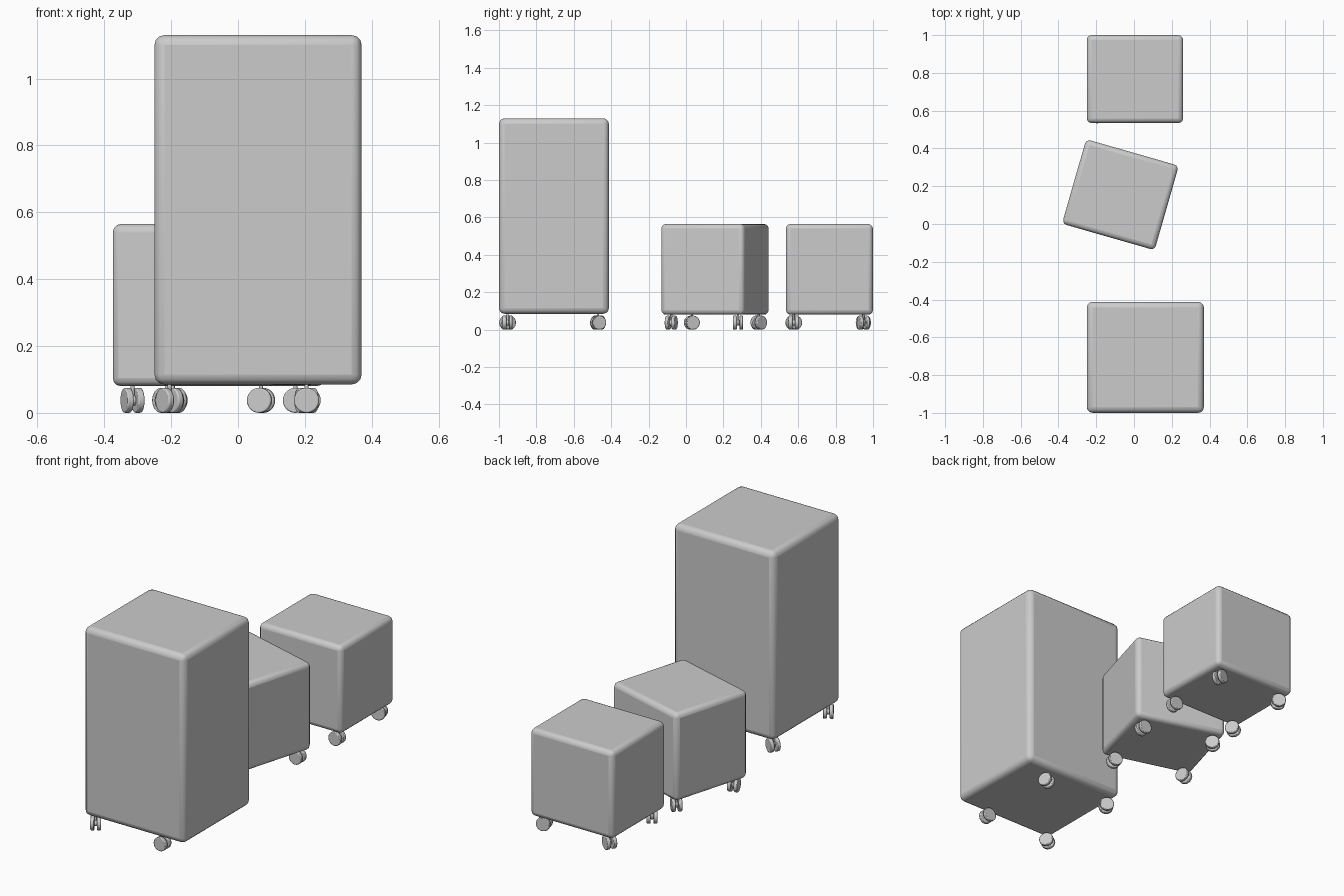
import bpy
import bmesh
from math import radians, cos, sin
from mathutils import Matrix, Vector

if "Cube" in bpy.data.objects:
    bpy.data.objects.remove(bpy.data.objects["Cube"])


def finish(name, bm, bevel=0, segments=1):
    me = bpy.data.meshes.new(name)
    bm.to_mesh(me)
    bm.free()
    ob = bpy.data.objects.new(name, me)
    bpy.context.collection.objects.link(ob)
    if bevel:
        mod = ob.modifiers.new("bevel", 'BEVEL')
        mod.width = bevel
        mod.segments = segments
        mod.limit_method = 'ANGLE'
        mod.harden_normals = False
    bpy.ops.object.select_all(action='DESELECT')
    bpy.context.view_layer.objects.active = ob
    ob.select_set(True)
    bpy.ops.object.shade_smooth_by_angle(angle=radians(35))
    return ob


# Rounded cabinet box
def cabinet(name, centre, size, z0, z1, angle, bevel):
    bm = bmesh.new()
    bmesh.ops.create_cube(bm, size=1)
    bmesh.ops.scale(bm, vec=(size[0], size[1], z1 - z0), verts=bm.verts)
    ob = finish(name, bm, bevel, 3)
    ob.location = (centre[0], centre[1], (z0 + z1) / 2)
    ob.rotation_euler.z = radians(angle)


# Twin-wheel caster: two discs, a hub between them and a short stem
def caster(name, x, y, axis_angle):
    bm = bmesh.new()
    for offset, radius, width in ((-0.017, 0.0375, 0.02), (0.017, 0.0375, 0.02),
                                  (0, 0.016, 0.016)):
        mat = Matrix.Translation((offset, 0, 0)) @ Matrix.Rotation(radians(90), 4, 'Y')
        bmesh.ops.create_cone(bm, cap_ends=True, segments=28, radius1=radius,
                              radius2=radius, depth=width, matrix=mat)
    bmesh.ops.create_cone(bm, cap_ends=True, segments=12, radius1=0.006, radius2=0.006,
                          depth=0.05, matrix=Matrix.Translation((0, 0, 0.025)))
    ob = finish(name, bm, 0.004, 2)
    ob.location = (x, y, 0.0375)
    ob.rotation_euler.z = radians(axis_angle)


# name, body centre, body size, bottom, top, turn, bevel, caster centre, half caster spacing
units = [
    ("tall_cabinet", (0.06, -0.706), (0.62, 0.587), 0.085, 1.13, 0, 0.03,
     (0.0, -0.712), (0.205, 0.242)),
    ("middle_cabinet", (-0.072, 0.155), (0.51, 0.465), 0.08, 0.565, -16, 0.025,
     (-0.072, 0.155), (0.2, 0.186)),
    ("rear_cabinet", (0.005, 0.767), (0.51, 0.465), 0.08, 0.565, 0, 0.025,
     (0.005, 0.762), (0.2, 0.186)),
]
# Swivel direction of each caster
corners = {"front_left": (-1, -1, 34), "front_right": (1, -1, 90),
           "back_left": (-1, 1, 60), "back_right": (1, 1, 106)}

for name, c, size, z0, z1, turn, bevel, cc, half in units:
    cabinet(name, c, size, z0, z1, turn, bevel)
    for corner, (sx, sy, swivel) in corners.items():
        if name == "tall_cabinet" and corner == "back_right":
            swivel = 20
        p = Matrix.Rotation(radians(turn), 2) @ Vector((sx * half[0], sy * half[1]))
        caster(f"{name}_caster_{corner}", cc[0] + p.x, cc[1] + p.y, swivel + turn)
